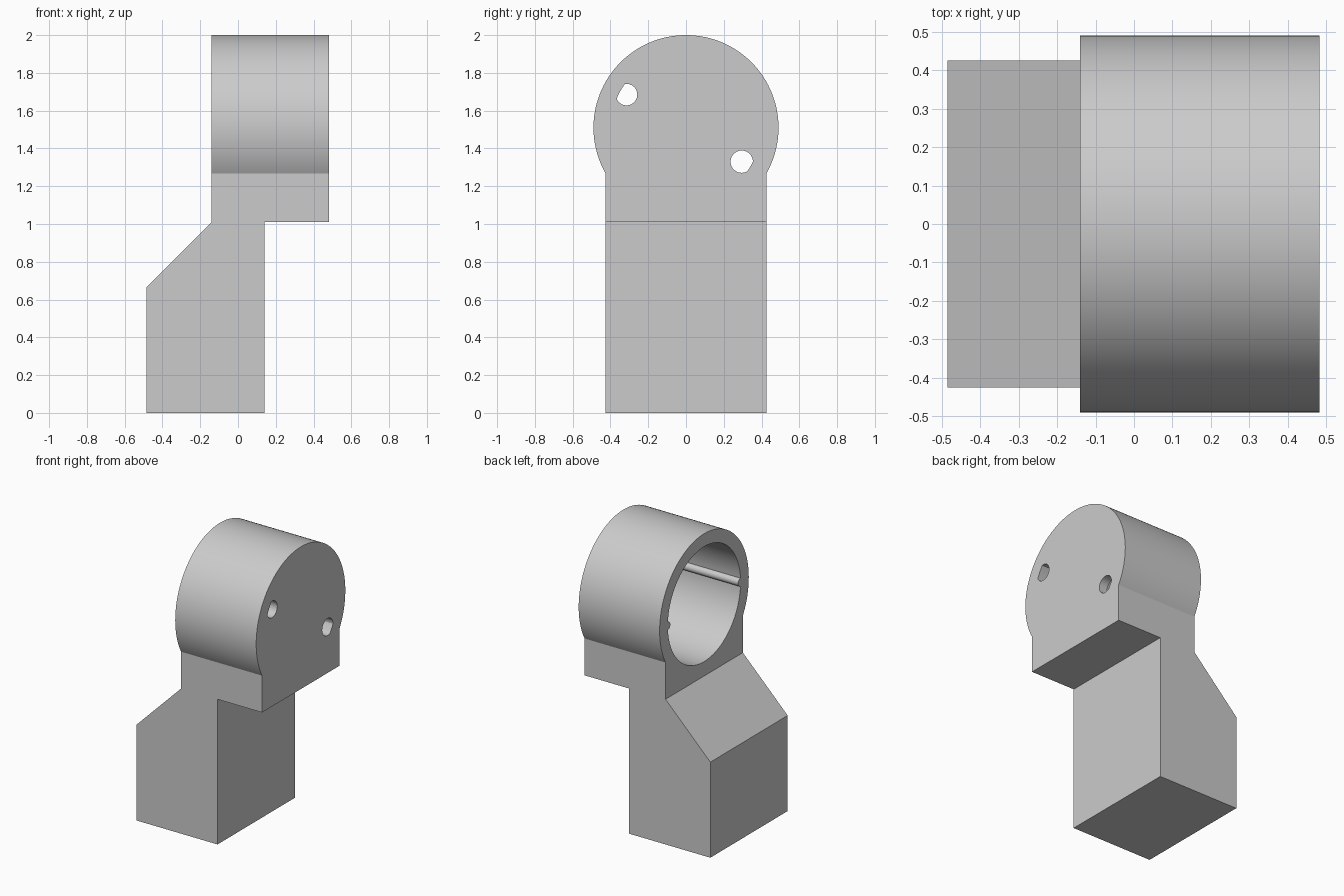
import bpy, bmesh, math
from mathutils import Vector

if "Cube" in bpy.data.objects:
    bpy.data.objects.remove(bpy.data.objects["Cube"])

grey = bpy.data.materials.new("plain_grey")
grey.diffuse_color = (0.6, 0.6, 0.6, 1)
grey.use_nodes = True
grey.node_tree.nodes["Principled BSDF"].inputs["Base Color"].default_value = grey.diffuse_color

CZ, R, BORE = 1.51, 0.49, 0.40      # socket axis height, outer and bore radius
HALF = 0.425                        # half width of the post
X0, X1, FLOOR = -0.14, 0.483, 0.42  # socket mouth, closed end, bore bottom


def prism(name, pts, a, b, axis):
    """Extrude a 2D outline from a to b along x (outline is y, z) or y (outline is x, z)."""
    place = (lambda p, t: Vector((t, p[0], p[1]))) if axis == "x" else (lambda p, t: Vector((p[0], t, p[1])))
    bm = bmesh.new()
    face = bm.faces.new([bm.verts.new(place(p, a)) for p in pts])
    new = bmesh.ops.extrude_face_region(bm, geom=[face])["geom"]
    shift = place((0, 0), b - a)
    bmesh.ops.translate(bm, vec=shift, verts=[v for v in new if isinstance(v, bmesh.types.BMVert)])
    bmesh.ops.recalc_face_normals(bm, faces=bm.faces)
    me = bpy.data.meshes.new(name)
    bm.to_mesh(me)
    bm.free()
    me.materials.append(grey)
    ob = bpy.data.objects.new(name, me)
    bpy.context.collection.objects.link(ob)
    return ob


def circle(cy, cz, r, n, start=0.0, sweep=math.tau, closed=True):
    steps = n if closed else n - 1
    return [(cy + r * math.cos(start + sweep * i / steps),
             cz + r * math.sin(start + sweep * i / steps)) for i in range(n)]


def boolean(target, tool, op):
    m = target.modifiers.new(op.lower(), "BOOLEAN")
    m.operation, m.object, m.solver = op, tool, "EXACT"
    bpy.context.view_layer.objects.active = target
    bpy.ops.object.modifier_apply(modifier=m.name)
    bpy.data.objects.remove(tool)


# Socket: round head running down into straight sides
dip = math.acos(HALF / R)
outline = circle(0, CZ, R, 97, -dip, math.pi + 2 * dip, False) + [(-HALF, 1.01), (HALF, 1.01)]
bracket = prism("bracket", outline, X0, X1, "x")

# Offset post with a sloped shoulder
post = prism("post", [(-0.485, 0), (0.14, 0), (0.14, 1.01), (X0, 1.01), (-0.485, 0.665)],
             -HALF, HALF, "y")
boolean(bracket, post, "UNION")

# Blind bore
boolean(bracket, prism("bore", circle(0, CZ, BORE, 96), X0 - 0.1, FLOOR, "x"), "DIFFERENCE")

# Screw holes through the closed end, trimmed by the bore wall
for y, z, r in ((-0.315, 0.175, 0.057), (0.295, -0.18, 0.059)):
    pts = []
    for p in circle(y, z, r, 40):
        k = min(1, 0.398 / math.hypot(*p))
        pts.append((p[0] * k, p[1] * k + CZ))
    boolean(bracket, prism("hole", pts, FLOOR - 0.05, X1 + 0.1, "x"), "DIFFERENCE")

# Round ribs along both sides of the bore
for side in (-1, 1):
    rib = prism("rib", circle(side * BORE, CZ, 0.028, 24), X0, FLOOR + 0.02, "x")
    boolean(bracket, rib, "UNION")

bpy.ops.object.select_all(action="DESELECT")
bracket.select_set(True)
bpy.context.view_layer.objects.active = bracket
bpy.ops.object.shade_smooth_by_angle(angle=math.radians(25))
